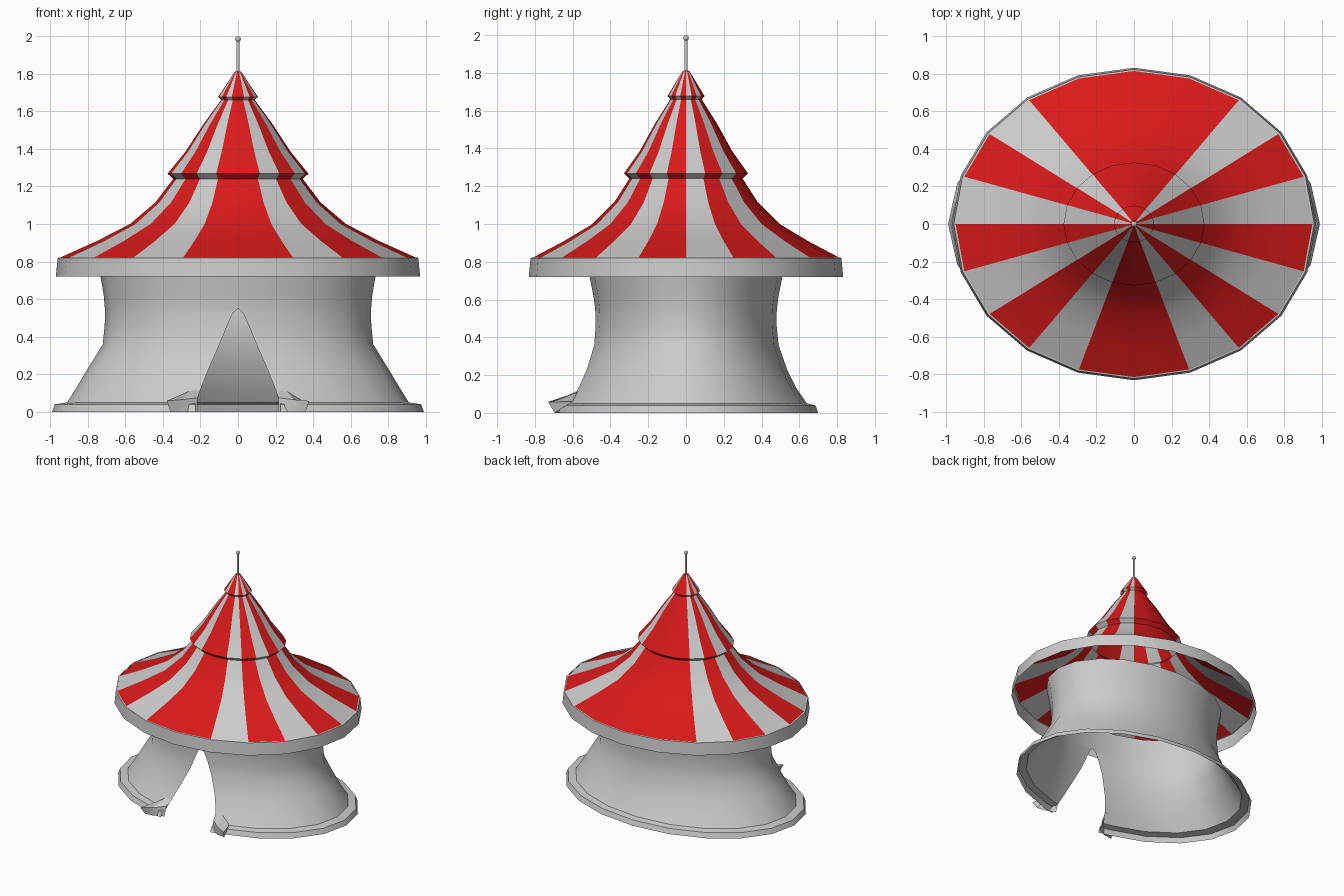
import bpy, bmesh
from math import sin, cos, asin, pi, radians

if "Cube" in bpy.data.objects:
    bpy.data.objects.remove(bpy.data.objects["Cube"])

SIDES = 20
STEP = 2 * pi / SIDES


def make_object(name, verts, faces, angle=35, material=None):
    mesh = bpy.data.meshes.new(name)
    mesh.from_pydata(verts, [], faces)
    bm = bmesh.new()
    bm.from_mesh(mesh)
    bmesh.ops.remove_doubles(bm, verts=bm.verts, dist=0.0005)
    bm.to_mesh(mesh)
    bm.free()
    obj = bpy.data.objects.new(name, mesh)
    bpy.context.collection.objects.link(obj)
    if material:
        mesh.materials.append(material)
    bpy.ops.object.select_all(action='DESELECT')
    obj.select_set(True)
    bpy.context.view_layer.objects.active = obj
    bpy.ops.object.shade_smooth_by_angle(angle=radians(angle))
    return obj


def elliptic_sheet(name, profile, segments, angle=35, material=None):
    """Sweep (rx, ry, z) profile points around the chosen segments, bottom to top."""
    verts, faces = [], []
    for k in segments:
        for (ax, ay, az), (bx, by, bz) in zip(profile, profile[1:]):
            n = len(verts)
            t, u = k * STEP, (k + 1) * STEP
            verts += [(ax * cos(t), ay * sin(t), az), (ax * cos(u), ay * sin(u), az),
                      (bx * cos(u), by * sin(u), bz), (bx * cos(t), by * sin(t), bz)]
            faces.append((n, n + 1, n + 2, n + 3))
    return make_object(name, verts, faces, angle, material)


red = bpy.data.materials.new("red_canvas")
red.diffuse_color = (0.7, 0.01, 0.01, 1)
red.use_nodes = True
red.node_tree.nodes["Principled BSDF"].inputs["Base Color"].default_value = red.diffuse_color

# Striped roof: three flared tiers with small tucked lips
roof = [(0.95, 0.815, 0.82), (0.75, 0.645, 0.91), (0.575, 0.495, 1.0), (0.44, 0.38, 1.115),
        (0.345, 0.30, 1.24), (0.375, 0.328, 1.268), (0.28, 0.245, 1.385),
        (0.185, 0.165, 1.53), (0.09, 0.083, 1.66), (0.106, 0.098, 1.677),
        (0.018, 0.018, 1.81), (0, 0, 1.815)]
red_segments = [1, 3, 4, 5, 6, 8, 10, 12, 14, 15, 17, 19]
grey_segments = [k for k in range(SIDES) if k not in red_segments]
elliptic_sheet("roof_red_stripes", roof, red_segments, 30, red)
elliptic_sheet("roof_grey_stripes", roof, grey_segments, 30)

# Valance hanging from the roof edge
elliptic_sheet("valance", [(0.97, 0.832, 0.72), (0.96, 0.823, 0.82), (0.95, 0.815, 0.822)],
               range(SIDES), 30)

# Wall rows: rx, ry, z, door half width
wall_rows = [(0.99, 0.70, 0.0, 0.225), (0.975, 0.685, 0.04, 0.225), (0.91, 0.64, 0.05, 0.222),
             (0.86, 0.585, 0.13, 0.195), (0.80, 0.535, 0.23, 0.155), (0.72, 0.49, 0.36, 0.098),
             (0.71, 0.48, 0.46, 0.057), (0.708, 0.48, 0.525, 0.028), (0.709, 0.481, 0.55, 0.0),
             (0.715, 0.49, 0.62, 0.0), (0.732, 0.51, 0.72, 0.0), (0.74, 0.516, 0.76, 0.0)]
verts, faces = [], []
cols = SIDES + 1
for rx, ry, z, door in wall_rows:
    a = asin(door / rx)
    angles = [-pi / 2 + a] + [-pi / 2 + i * STEP for i in range(1, SIDES)] + [1.5 * pi - a]
    verts += [(rx * cos(t), ry * sin(t), z) for t in angles]
for r in range(len(wall_rows) - 1):
    for c in range(SIDES):
        n = r * cols + c
        faces.append((n, n + 1, n + cols + 1, n + cols))
make_object("tent_wall", verts, faces, 40)

# Folded-back door flaps, mirrored
for side, label in ((1, "right"), (-1, "left")):
    rows = [[(0.215, -0.65, 0.0), (0.29, -0.685, 0.0), (0.36, -0.695, 0.0)],
            [(0.215, -0.625, 0.075), (0.295, -0.69, 0.065), (0.38, -0.73, 0.058)],
            [(0.20, -0.57, 0.118), (0.26, -0.575, 0.11), (0.34, -0.60, 0.06)]]
    verts = [(side * x, y, z) for row in rows for x, y, z in row]
    faces = [(i, i + 1, i + 4, i + 3) for i in (0, 1, 3, 4)]
    faces.append((2, 8, 5))
    if side < 0:
        faces = [f[::-1] for f in faces]
    make_object(label + "_door_flap", verts, faces, 30)

# Pole and finial ball
bpy.ops.mesh.primitive_cylinder_add(vertices=12, radius=0.008, depth=0.19, location=(0, 0, 1.89))
bpy.context.object.name = "roof_pole"
bpy.ops.object.shade_smooth_by_angle()
bpy.ops.mesh.primitive_uv_sphere_add(segments=12, ring_count=8, radius=0.015,
                                     location=(0, 0, 1.985))
bpy.context.object.name = "pole_ball"
bpy.ops.object.shade_smooth()
